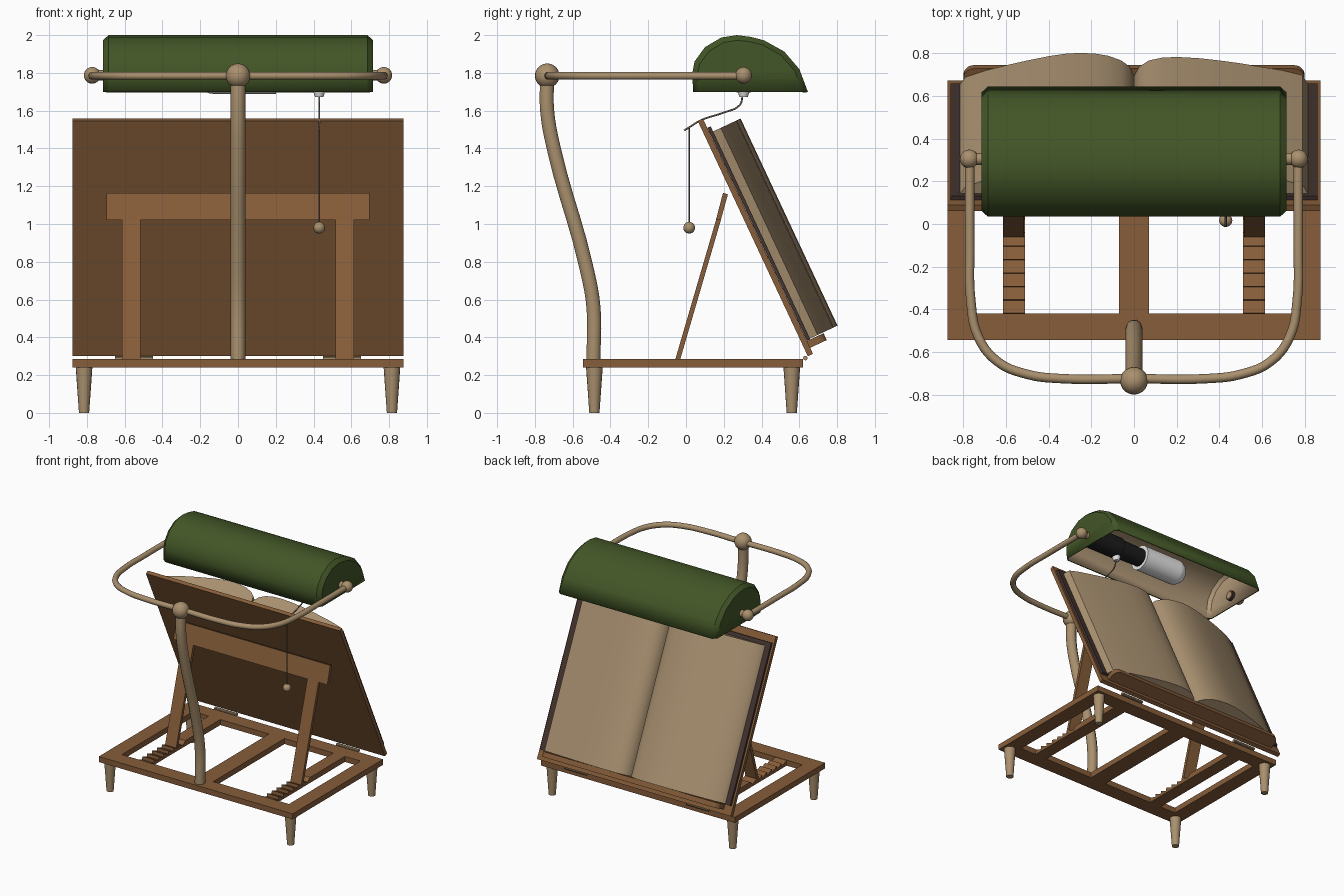
import bpy, bmesh, math
from mathutils import Vector, Matrix

if "Cube" in bpy.data.objects:
    bpy.data.objects.remove(bpy.data.objects["Cube"])


def mat(name, r, g, b):
    m = bpy.data.materials.new(name)
    m.diffuse_color = (r, g, b, 1)
    m.use_nodes = True
    m.node_tree.nodes["Principled BSDF"].inputs["Base Color"].default_value = m.diffuse_color
    return m


WOOD = mat("brown wood", .24, .11, .042)
BRASS = mat("brass", .40, .28, .155)
PAPER = mat("paper", .40, .285, .165)
GREEN = mat("green enamel", .055, .092, .02)
CREAM = mat("shade lining", .45, .32, .19)
COVER = mat("dark leather", .055, .033, .028)
BLACK = mat("black plastic", .012, .012, .012)
WHITE = mat("white glass", .8, .8, .8)
CHAIN = mat("chain metal", .17, .14, .10)


def finish(name, bm, material, smooth=True):
    bmesh.ops.recalc_face_normals(bm, faces=bm.faces)
    me = bpy.data.meshes.new(name)
    bm.to_mesh(me)
    bm.free()
    me.materials.append(material)
    ob = bpy.data.objects.new(name, me)
    bpy.context.collection.objects.link(ob)
    if smooth:
        bpy.ops.object.select_all(action='DESELECT')
        ob.select_set(True)
        bpy.context.view_layer.objects.active = ob
        bpy.ops.object.shade_smooth_by_angle(angle=math.radians(35))
    return ob


def prism(name, pts, a, b, place, material, smooth=False):
    """Extrude a closed 2D profile from a to b; place(p, q, t) gives 3D."""
    bm = bmesh.new()
    lo = [bm.verts.new(place(p, q, a)) for p, q in pts]
    hi = [bm.verts.new(place(p, q, b)) for p, q in pts]
    n = len(pts)
    bm.faces.new(lo)
    bm.faces.new(hi[::-1])
    for i in range(n):
        j = (i + 1) % n
        bm.faces.new((lo[i], hi[i], hi[j], lo[j]))
    return finish(name, bm, material, smooth)


def rect(x0, x1, y0, y1):
    return [(x0, y0), (x1, y0), (x1, y1), (x0, y1)]


def plan(p, q, t):          # profile in x,y extruded up z
    return Vector((p, q, t))


def side(p, q, t):          # profile in y,z extruded along x
    return Vector((t, p, q))


def tilted(x, d, u):        # board space: d = depth off the back, u = up the slope
    return Vector((x, .645 - .424 * u + .906 * d, .30 + .906 * u + .424 * d))


def cone(name, p0, p1, r0, r1, material, seg=20):
    p0, p1 = Vector(p0), Vector(p1)
    axis = p1 - p0
    bm = bmesh.new()
    m = Matrix.Translation((p0 + p1) / 2) @ axis.to_track_quat('Z', 'Y').to_matrix().to_4x4()
    bmesh.ops.create_cone(bm, cap_ends=True, segments=seg, radius1=r0, radius2=r1,
                          depth=axis.length, matrix=m)
    return finish(name, bm, material)


def ball(name, c, r, material, sx=1.0):
    bm = bmesh.new()
    bmesh.ops.create_uvsphere(bm, u_segments=20, v_segments=12, radius=r,
                              matrix=Matrix.Translation(c) @ Matrix.Diagonal((sx, 1, 1, 1)))
    return finish(name, bm, material)


def tube(name, pts, r, material):
    cu = bpy.data.curves.new(name, 'CURVE')
    cu.dimensions = '3D'
    cu.bevel_depth = r
    cu.bevel_resolution = 3
    cu.resolution_u = 5
    cu.use_fill_caps = True
    sp = cu.splines.new('BEZIER')
    sp.bezier_points.add(len(pts) - 1)
    for bp, p in zip(sp.bezier_points, pts):
        bp.co = p
        bp.handle_left_type = bp.handle_right_type = 'AUTO'
    cu.materials.append(material)
    ob = bpy.data.objects.new(name, cu)
    bpy.context.collection.objects.link(ob)
    return ob


# base frame
Z0, Z1 = .24, .285
prism("base_front_rail", rect(-.875, .875, -.545, -.42), Z0, Z1, plan, WOOD)
prism("base_back_rail", rect(-.875, .875, .50, .62), Z0, Z1, plan, WOOD)
prism("base_middle_rail", rect(-.07, .07, -.42, .50), Z0, Z1, plan, WOOD)

# sawtooth profile for the ratchet rails
teeth = [(-.42, Z0), (.50, Z0), (.50, Z1), (.05, Z1)]
for i in range(7):
    y = .02 - i * .063
    teeth += [(y, .258), (y - .06, Z1 - .002)]
teeth.append((-.42, .26))

for s, w in ((-1, "left"), (1, "right")):
    prism(w + "_side_rail", rect(*sorted((s * .755, s * .875)), -.42, .50), Z0, Z1, plan, WOOD)
    prism(w + "_ratchet_rail", teeth, s * .51, s * .615, side, WOOD)
    for y, d in ((-.485, "front"), (.56, "back")):
        cone(f"{w}_{d}_leg", (s * .815, y, 0), (s * .815, y, Z0), .027, .044, BRASS, 16)
    # prop strut leaning on the board
    prism(w + "_prop_leg", [(-.062, .265), (-.036, .265), (.186, 1.025), (.16, 1.025)],
          s * .515, s * .615, side, WOOD)
    cone(w + "_hinge", (s * .45, .632, .29), (s * .65, .632, .29), .012, .012, BRASS, 10)
prism("prop_crossbar", [(.158, 1.02), (.184, 1.02), (.222, 1.157), (.196, 1.165)],
      -.695, .695, side, WOOD)

# sloping board and ledge with rounded front corners
prism("reading_board", rect(-.875, .875, 0, .03), 0, 1.375, tilted, WOOD)
ledge = [(-.80, .03)]
for cx, a0 in ((-.75, 180), (.75, 90)):
    for k in range(6):
        a = math.radians(a0 - k * 18)
        ledge.append((cx + .05 * math.cos(a), .077 + .05 * math.sin(a)))
ledge.append((.80, .03))
prism("book_ledge", ledge, .035, .075, tilted, WOOD)

# open book
prism("book_cover", rect(-.86, .86, .031, .05), .076, 1.32, tilted, COVER)
left = [(-.815, .05), (-.79, .085), (-.7, .118), (-.6, .147), (-.5, .172), (-.4, .194), (-.32, .207),
        (-.25, .211), (-.18, .207), (-.12, .196), (-.06, .172), (-.02, .14), (0, .09), (0, .05)]
right = [(.815, .05), (.79, .095), (.7, .119), (.6, .138), (.5, .157), (.4, .172), (.3, .184),
         (.2, .190), (.13, .186), (.07, .172), (.025, .14), (0, .09), (0, .05)]
prism("left_pages", left, .08, 1.29, tilted, PAPER, True)
prism("right_pages", right, .08, 1.29, tilted, PAPER, True)

# lamp post and yoke
tube("lamp_post", [(0, -.49, .28), (0, -.49, .56), (0, -.53, .78), (0, -.70, 1.40),
                   (0, -.735, 1.60), (0, -.735, 1.79)], .039, BRASS)
ball("post_knob", (0, -.735, 1.785), .065, BRASS)
half = [(.77, .31), (.77, -.10), (.765, -.36), (.73, -.53), (.64, -.645), (.50, -.705), (.34, -.725)]
path = [(-x, y, 1.785) for x, y in half] + [(0, -.725, 1.785)]
path += [(x, y, 1.785) for x, y in half[::-1]]
tube("lamp_yoke", path, .022, BRASS)
for s, w in ((-1, "left"), (1, "right")):
    ball(w + "_yoke_knob", (s * .772, .305, 1.787), .044, BRASS)
    cone(w + "_yoke_pivot", (s * .68, .305, 1.787), (s * .77, .305, 1.787), .028, .028, BRASS, 14)

# hollow shade: chamfered ends, open below, lined inside
prof = [(.037, 1.70), (.034, 1.80), (.045, 1.86), (.10, 1.936), (.186, 1.987), (.27, 2.0),
        (.345, 1.99), (.414, 1.972), (.52, 1.913), (.60, 1.82), (.645, 1.70)]
bm = bmesh.new()
rings = []
for x, k in ((-.715, .91), (-.685, 1), (.685, 1), (.715, .91)):
    rings.append([bm.verts.new((x, .335 + (y - .335) * k, 1.70 + (z - 1.70) * k)) for y, z in prof])
for r0, r1 in zip(rings, rings[1:]):
    for i in range(len(prof) - 1):
        bm.faces.new((r0[i], r0[i + 1], r1[i + 1], r1[i]))
bm.faces.new(rings[0])
bm.faces.new(rings[-1][::-1])
bmesh.ops.recalc_face_normals(bm, faces=bm.faces)
if max(bm.faces, key=lambda f: f.calc_center_median().z).normal.z < 0:
    bmesh.ops.reverse_faces(bm, faces=bm.faces)
me = bpy.data.meshes.new("lamp_shade")
bm.to_mesh(me)
bm.free()
me.materials.append(GREEN)
me.materials.append(CREAM)
shade = bpy.data.objects.new("lamp_shade", me)
bpy.context.collection.objects.link(shade)
bpy.ops.object.select_all(action='DESELECT')
shade.select_set(True)
bpy.context.view_layer.objects.active = shade
bpy.ops.object.shade_smooth_by_angle(angle=math.radians(35))
sol = shade.modifiers.new("wall", 'SOLIDIFY')
sol.thickness = .012
sol.offset = -1
sol.material_offset = 1

# socket and bulb
Y, Z = .305, 1.787
cone("socket_base", (.70, Y, Z), (.42, Y, Z), .085, .085, BLACK, 24)
cone("socket_collar", (.42, Y, Z), (.20, Y, Z), .075, .07, BLACK, 24)
cone("bulb_body", (.20, Y, Z), (-.13, Y, Z), .098, .098, WHITE, 24)
ball("bulb_tip", (-.13, Y, Z), .098, WHITE)
cone("shade_end_disc", (-.705, Y, Z), (-.685, Y, Z), .04, .04, COVER, 16)

# pull chain
cone("chain_guide", (.43, .305, 1.672), (.43, .305, 1.71), .022, .034, WHITE, 16)
tube("chain_slack", [(.43, .30, 1.68), (.43, .285, 1.63), (.43, .20, 1.59), (.43, .08, 1.55),
                     (.43, .03, 1.52), (.43, -.01, 1.495)], .005, CHAIN)
cone("chain_drop", (.43, .017, 1.0), (.43, .017, 1.515), .005, .005, CHAIN, 8)
ball("chain_knob", (.43, .017, .98), .031, BRASS)
